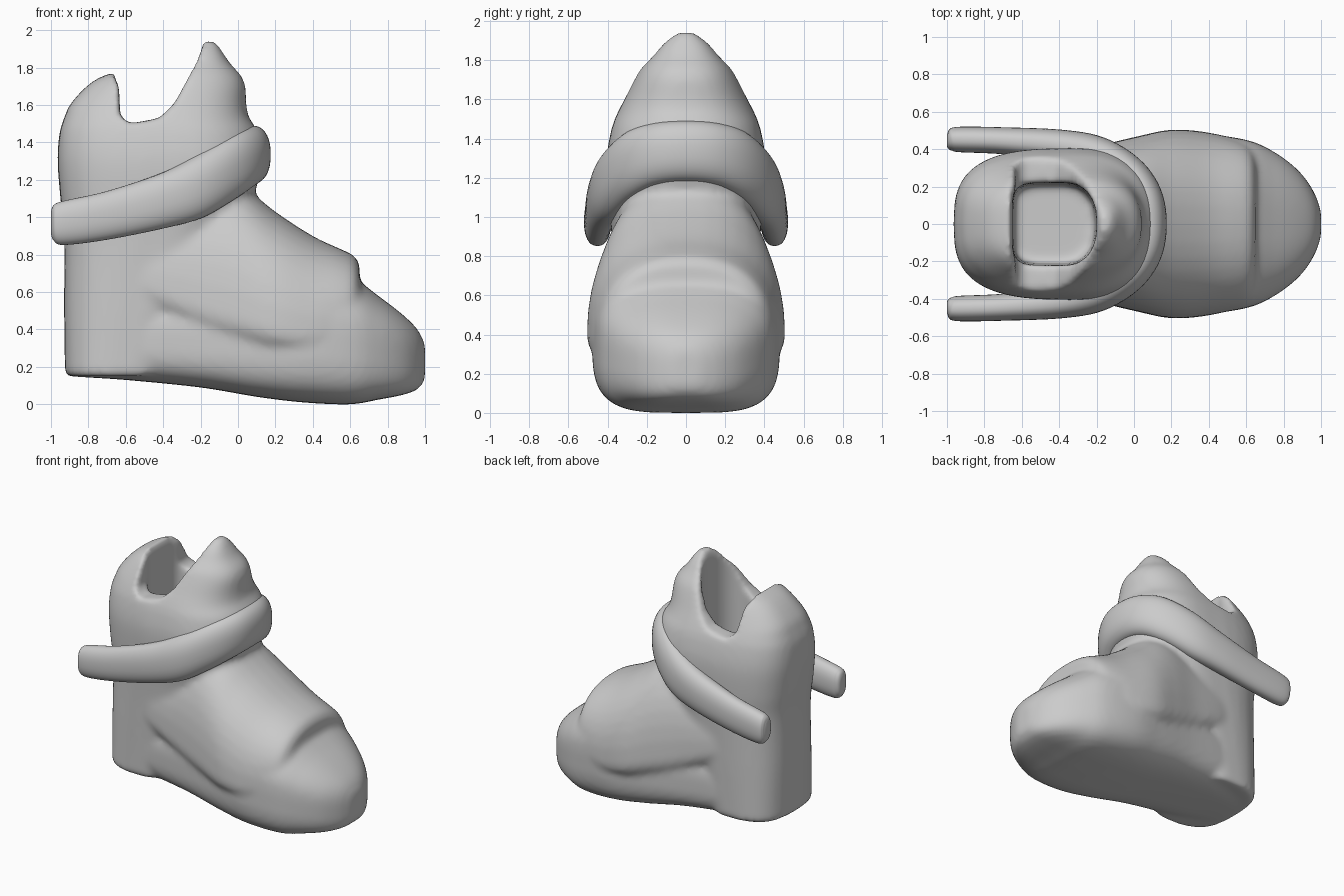
import bpy, bmesh, math
from mathutils import Vector

if "Cube" in bpy.data.objects:
    bpy.data.objects.remove(bpy.data.objects["Cube"])

N = 40


def spline(rows, steps=6):
    """Catmull-Rom resampling of rows of numbers."""
    out = []
    for i in range(len(rows) - 1):
        a, b, c, d = rows[max(i - 1, 0)], rows[i], rows[i + 1], rows[min(i + 2, len(rows) - 1)]
        for k in range(steps):
            t = k / steps
            out.append([0.5 * (2 * q + (r - p) * t + (2 * p - 5 * q + 4 * r - s) * t * t
                        + (3 * q - p - 3 * r + s) * t ** 3) for p, q, r, s in zip(a, b, c, d)])
    return out + [list(rows[-1])]


def power(v, n):
    return math.copysign(abs(v) ** (2 / n), v)


def angles():
    return [(math.cos(2 * math.pi * i / N), math.sin(2 * math.pi * i / N)) for i in range(N)]


def loft(name, rings):
    """Skin closed rings of points and cap both ends."""
    bm = bmesh.new()
    vs = [[bm.verts.new(p) for p in ring] for ring in rings]
    for a, b in zip(vs, vs[1:]):
        m = len(a)
        for i in range(m):
            bm.faces.new((a[i], a[(i + 1) % m], b[(i + 1) % m], b[i]))
    bm.faces.new(vs[0])
    bm.faces.new(vs[-1])
    bmesh.ops.recalc_face_normals(bm, faces=bm.faces)
    mesh = bpy.data.meshes.new(name)
    bm.to_mesh(mesh)
    bm.free()
    obj = bpy.data.objects.new(name, mesh)
    bpy.context.collection.objects.link(obj)
    return obj


def foot_ring(x, zb, zt, w, mid, top_n, low_n):
    """Upright section: rounded above, squarer below."""
    zc = zb + mid * (zt - zb)
    pts = []
    for c, s in angles():
        n = top_n if s > 0 else low_n
        h = zt - zc if s > 0 else zc - zb
        pts.append((x, max(w, 0.02) * power(c, n), zc + h * power(s, n)))
    return pts


def level_ring(z, x0, x1, w, front_n=2.3, back_n=3):
    """Level section: round in front, flatter at the back."""
    cx = x1 - 0.4 * (x1 - x0)
    pts = []
    for c, s in angles():
        n = front_n if c > 0 else back_n
        r = x1 - cx if c > 0 else cx - x0
        pts.append((cx + r * power(c, n), w * power(s, n), z))
    return pts


# Sole and toe: x, bottom, top, half width
sole = [(-0.9, .15, .5, .20), (-0.83, .145, .55, .27), (-0.6, .13, .6, .345), (-0.2, .09, .62, .395),
        (0.1, .04, .68, .445), (0.35, .01, .73, .48), (0.6, 0, .68, .45), (0.75, .025, .58, .385),
        (0.88, .05, .48, .285), (0.96, .08, .40, .175), (1.0, .13, .32, .07)]
boot = loft("boot", [foot_ring(*r, 0.55, 2.6, 4) for r in spline(sole)])

# Bulging upper with a lip over the toe
upper = [(-0.85, .75, 1.0, .28), (-0.5, .5, 1.1, .375), (-0.2, .33, 1.2, .42), (0.0, .26, 1.18, .465),
         (0.2, .22, 1.03, .505), (0.4, .22, .90, .49), (0.55, .30, .83, .45), (0.62, .36, .795, .41),
         (0.65, .42, .75, .35)]
upper = loft("upper", [foot_ring(*r, 0.22, 2.3, 2.4) for r in spline(upper)])

# Heel and shaft: z, back, front, half width
shaft = [(.15, -.925, -.35, .355), (.5, -.93, -.2, .365), (.9, -.93, 0, .38), (1.1, -.95, .08, .40),
         (1.3, -.965, .13, .405), (1.45, -.955, .11, .38), (1.53, -.93, .06, .35), (1.6, -.90, .045, .315),
         (1.7, -.81, .04, .265), (1.76, -.71, .015, .23), (1.82, -.5, -.04, .17),
         (1.88, -.35, -.08, .12), (1.94, -.24, -.12, .05)]
shaft = loft("shaft", [level_ring(*r) for r in spline(shaft)])

# Cutters: side notch and leg cavity
notch_side = [(-.76, 2.2), (-.67, 1.78), (-.635, 1.7), (-.63, 1.54), (-.58, 1.5), (-.42, 1.53),
              (-.34, 1.61), (-.27, 1.74), (-.19, 1.91), (-.17, 2.2)]
notch = loft("notch_cutter", [[(x, y, z) for x, z in notch_side] for y in (-0.8, 0.8)])
hole = [(.33, -.64, -.21, .21), (.9, -.65, -.2, .22), (1.5, -.65, -.2, .22), (2.1, -.65, -.2, .22)]
cavity = loft("cavity_cutter", [level_ring(*r, 2.4, 6) for r in spline(hole, 3)])

# Fuse the boot body, carve the opening, soften
bpy.ops.object.select_all(action='DESELECT')
for o in (boot, upper, shaft):
    o.select_set(True)
bpy.context.view_layer.objects.active = boot
bpy.ops.object.join()


def remesh(size):
    m = boot.modifiers.new("remesh", 'REMESH')
    m.mode = 'VOXEL'
    m.voxel_size = size


remesh(0.02)
for cutter in (notch, cavity):
    m = boot.modifiers.new("cut", 'BOOLEAN')
    m.operation = 'DIFFERENCE'
    m.object = cutter
remesh(0.019)
m = boot.modifiers.new("soften", 'SMOOTH')
m.factor = 0.5
m.iterations = 8
for m in list(boot.modifiers):
    bpy.ops.object.modifier_apply(modifier=m.name)
for cutter in (notch, cavity):
    bpy.data.objects.remove(cutter)

# Ankle strap: x, y, z, half thickness, half height; mirrored around the front
half = [(-1.0, .45, .97, .03, .06), (-.985, .45, .97, .055, .095), (-.93, .452, .97, .068, .118),
        (-.7, .445, 1.01, .072, .13), (-.4, .42, 1.09, .085, .15), (-.2, .37, 1.17, .1, .175),
        (-.04, .275, 1.265, .1, .175), (.05, .15, 1.32, .1, .16)]
path = half + [(.075, 0, 1.335, .1, .155)] + [(x, -y, z, t, h) for x, y, z, t, h in reversed(half)]
path = spline(path)
rings = []
for i, (x, y, z, t, h) in enumerate(path):
    a, b = path[max(i - 1, 0)], path[min(i + 1, len(path) - 1)]
    side = Vector((b[1] - a[1], a[0] - b[0], 0)).normalized()
    rings.append([Vector((x, y, z)) + side * (t * power(c, 2.3)) + Vector((0, 0, h * power(s, 2.3)))
                  for c, s in angles()])
strap = loft("ankle_strap", rings)

for o in (boot, strap):
    o.data.polygons.foreach_set("use_smooth", [True] * len(o.data.polygons))
    o.data.update()
